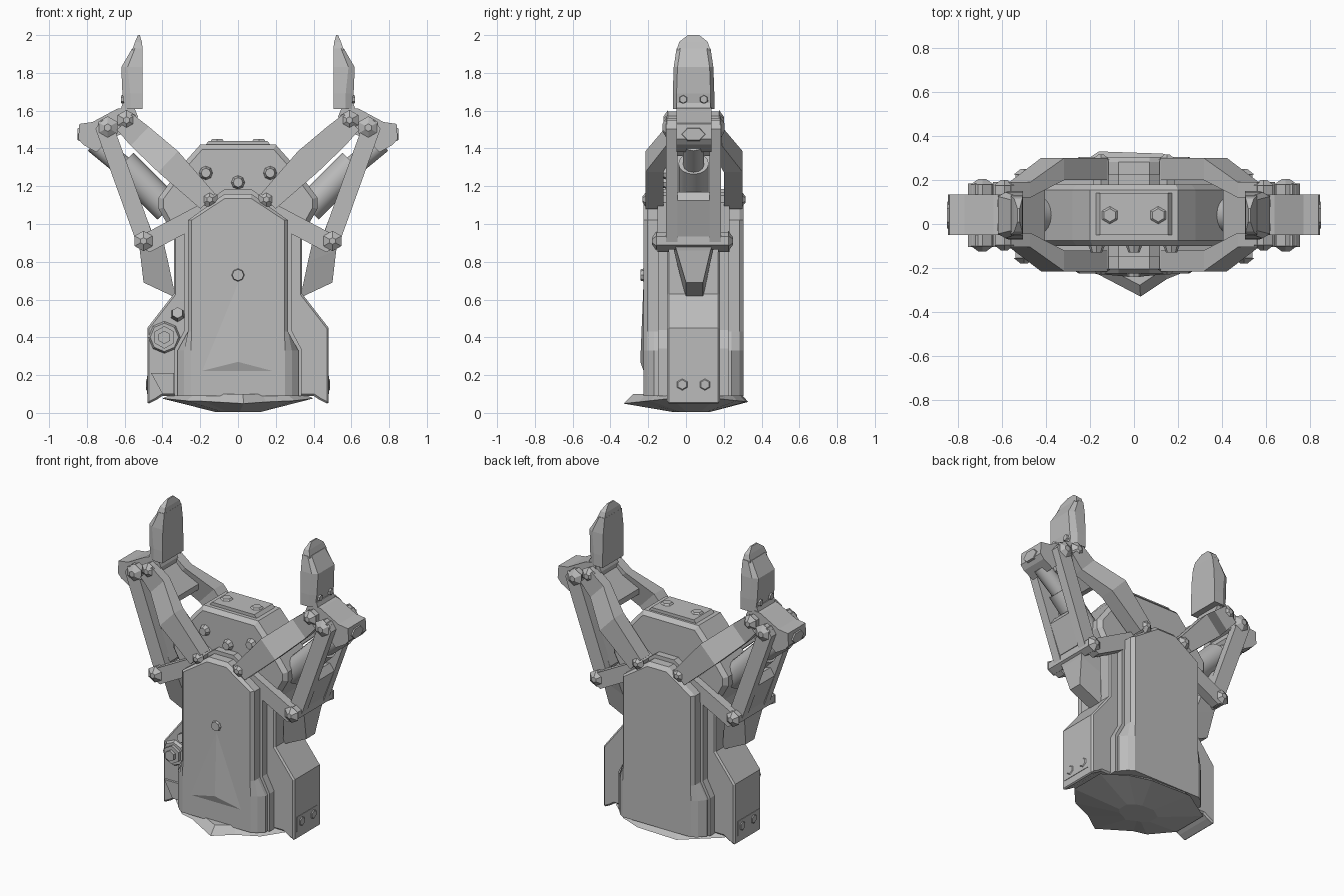
import bpy, bmesh, math
from mathutils import Vector

if "Cube" in bpy.data.objects:
    bpy.data.objects.remove(bpy.data.objects["Cube"], do_unlink=True)

grey = bpy.data.materials.new("grey metal")
grey.use_nodes = True
grey.diffuse_color = (0.5, 0.5, 0.5, 1)
grey.node_tree.nodes["Principled BSDF"].inputs["Base Color"].default_value = (0.5, 0.5, 0.5, 1)

MID = 0.04   # depth centre of the mechanism


def finish(name, bm, bevel=0, smooth=False):
    bmesh.ops.recalc_face_normals(bm, faces=bm.faces)
    mesh = bpy.data.meshes.new(name)
    bm.to_mesh(mesh)
    bm.free()
    mesh.materials.append(grey)
    ob = bpy.data.objects.new(name, mesh)
    bpy.context.collection.objects.link(ob)
    if bevel:
        mod = ob.modifiers.new("Bevel", "BEVEL")
        mod.width = bevel
        mod.segments = 1
        mod.limit_method = 'ANGLE'
        mod.angle_limit = math.radians(50)
    if smooth:
        bpy.ops.object.select_all(action='DESELECT')
        ob.select_set(True)
        bpy.context.view_layer.objects.active = ob
        bpy.ops.object.shade_smooth_by_angle(angle=math.radians(35))
    return ob


def loft(name, rings, bevel=0):
    """Skin a list of equal-length vertex rings and cap both ends."""
    bm = bmesh.new()
    loops = [[bm.verts.new(p) for p in ring] for ring in rings]
    n = len(loops[0])
    for a, b in zip(loops, loops[1:]):
        for i in range(n):
            j = (i + 1) % n
            bm.faces.new((a[i], a[j], b[j], b[i]))
    bm.faces.new(loops[0])
    bm.faces.new(loops[-1])
    return finish(name, bm, bevel)


def prism(name, pts, y0, y1, s=1, bevel=0):
    """Extrude an x-z outline through the depth."""
    return loft(name, [[(s * x, y, z) for x, z in pts] for y in (y0, y1)], bevel)


def both(half):
    """Complete a half outline by mirroring it."""
    return half + [(-x, z) for x, z in reversed(half)]


def bar(name, p, q, w, y0, y1, s=1):
    p, q = Vector(p), Vector(q)
    d = (q - p).normalized() * w / 2
    n = Vector((-d.y, d.x))
    pts = [p - n, p - d * 0.7, p + n, q + n, q + d * 0.7, q - n]
    return prism(name, pts, y0, y1, s)


def rod(name, p, q, r, sides=8, r2=None):
    p, q = Vector(p), Vector(q)
    bm = bmesh.new()
    bmesh.ops.create_cone(bm, cap_ends=True, segments=sides, radius1=r,
                          radius2=r if r2 is None else r2, depth=(q - p).length)
    bm.transform((q - p).to_track_quat('Z', 'Y').to_matrix().to_4x4())
    bmesh.ops.translate(bm, verts=bm.verts, vec=(p + q) / 2)
    return finish(name, bm, 0, sides > 8)


def pin(name, x, z, y0, y1, r, s=1):
    """Pivot pin with a pointed cap at each end."""
    rod(name, (s * x, y0 + 0.02, z), (s * x, y1 - 0.02, z), r, 6)
    for y, d in ((y0, 0.025), (y1, -0.025)):
        rod(name + "_cap", (s * x, y + d, z), (s * x, y, z), r * 1.2, 6, r * 0.4)


# Core body with wide shoulders at the bottom
prism("core_body", both([(0.40, 0.09), (0.43, 0.07), (0.48, 0.045), (0.48, 0.45),
                         (0.34, 0.63), (0.34, 1.0)]), -0.10, 0.18, bevel=0.01)
# Head
prism("head", both([(0.33, 0.92), (0.42, 1.08), (0.42, 1.14), (0.28, 1.33), (0.2, 1.42)]),
      -0.10, 0.18, bevel=0.025)
loft("head_top_plate", [[(x, y, z) for x, y in ((-a, -0.05), (a, -0.05), (a, 0.14), (-a, 0.14))]
                        for a, z in ((0.18, 1.41), (0.155, 1.44))])
for s in (1, -1):
    rod("head_top_boss", (s * 0.11, MID, 1.43), (s * 0.11, MID, 1.45), 0.05, 6, 0.03)

# Front and back covers: the low ears slope back more than the upper edges
flange = both([(0.335, 0.09), (0.335, 0.34), (0.282, 0.44), (0.282, 1.03), (0.07, 1.185)])
for side, ys in (("front", (-0.09, -0.17, -0.205, -0.225)), ("back", (0.17, 0.24, 0.282, 0.305))):
    loft(side + "_cover", [[(x, y, z) for x, z in both([(ear, 0.09), (ear, 0.33), (edge, 0.43),
                                                        (edge, 1.02), (0.07, top)])]
                           for y, ear, edge, top in zip(ys, (0.32, 0.32, 0.285, 0.25),
                                                        (0.265, 0.265, 0.265, 0.245),
                                                        (1.16, 1.16, 1.16, 1.135))])
    prism(side + "_cover_flange", flange, ys[0], (ys[0] + ys[2]) / 2)

# Raised pointer and knob on the front cover
bm = bmesh.new()
a, b, c, tip = [bm.verts.new(v) for v in ((-0.2, -0.224, 0.22), (0.19, -0.224, 0.22),
                                        (0, -0.224, 0.71), (0, -0.242, 0.27))]
for f in ((a, b, tip), (b, c, tip), (c, a, tip), (a, b, c)):
    bm.faces.new(f)
finish("front_pointer", bm)
rod("front_knob", (0, -0.2, 0.73), (0, -0.24, 0.73), 0.04, 8, 0.03)
for x, z in ((0, 1.22), (0.17, 1.27), (-0.17, 1.27)):
    rod("head_knob", (x, -0.09, z), (x, -0.13, z), 0.04, 8, 0.025)

# Faceted mounting base whose rim dips toward the front and back tips
rim = [(-0.4, -0.08), (-0.27, -0.2), (-0.18, -0.22), (0.03, -0.33), (0.15, -0.25), (0.3, -0.19),
       (0.4, -0.08), (0.4, 0.16), (0.27, 0.27), (0.13, 0.32), (-0.16, 0.33), (-0.4, 0.17)]
loft("mounting_base", [[(x * k, MID + (y - MID) * k, z - dip * abs(y - MID)) for x, y in rim]
                       for k, z, dip in ((0.86, 0.1, 0), (1, 0.09, 0.11), (0.3, 0.005, 0))])

# Valve, socket block and small fitting on the right of the front
loft("valve_mount", [[(-0.39 + r * math.cos(t * math.pi / 4), y, 0.4 + r * math.sin(t * math.pi / 4))
                      for t in range(8)] for r, y in ((0.09, -0.09), (0.075, -0.12))])
for r, depth in ((0.06, 0.14), (0.035, 0.16)):
    rod("valve_ring", (-0.39, -0.1, 0.4), (-0.39, -depth, 0.4), r, 6)
rod("valve_fitting", (-0.32, -0.09, 0.52), (-0.32, -0.14, 0.53), 0.04, 6, 0.03)
prism("front_socket", [(-0.46, 0.21), (-0.34, 0.21), (-0.34, 0.1), (-0.4, 0.1)], -0.115, -0.09)

for s in (1, -1):
    # Side connector panel
    loft("connector_panel", [[(s * x, y, z) for y, z in ((-0.075, 0.1), (0.145, 0.1), (0.145, 0.195),
                                                         (-0.075, 0.195))] for x in (0.475, 0.483)])
    for y in (-0.02, 0.1):
        rod("connector", (s * 0.475, y, 0.15), (s * 0.488, y, 0.15), 0.04, 6, 0.025)

    # Inner link: two cheeks that pinch together toward the knuckle, joined by a web
    w = Vector((-0.048, 0.05))
    for outer, inner, y_out, y_in in ((-0.215, -0.12, -0.105, -0.04), (0.3, 0.2, 0.19, 0.12)):
        rings = []
        for (x, z), ya, yb, k in (((0.16, 1.12), outer, inner, 0.8), ((0.37, 1.33), outer, inner, 1.1),
                                  ((0.52, 1.465), y_out, y_in, 1), ((0.60, 1.54), y_out, y_in, 0.85)):
            o = w * k
            rings.append([(s * (x + o.x), ya, z + o.y), (s * (x - o.x), ya, z - o.y),
                          (s * (x - o.x), yb, z - o.y), (s * (x + o.x), yb, z + o.y)])
        loft("inner_link_cheek", rings)
    bar("inner_link_web", (0.43, 1.385), (0.6, 1.55), 0.07, -0.1, 0.18, s)

    # Lower coupling bars and outer link rails
    for y0, y1 in ((-0.15, -0.09), (0.17, 0.23)):
        bar("coupling_bar", (0.14, 1.08), (0.49, 0.895), 0.1, y0, y1, s)
    for y0, y1 in ((-0.105, -0.045), (0.125, 0.185)):
        bar("outer_link_rail", (0.49, 0.91), (0.71, 1.52), 0.095, y0, y1, s)
    bar("outer_link_panel", (0.50, 0.95), (0.575, 1.14), 0.09, -0.06, 0.14, s)
    bar("outer_link_bridge", (0.665, 1.41), (0.70, 1.5), 0.07, -0.06, 0.14, s)

    # Tapered tail below the outer link
    loft("link_tail", [[(s * x0, ya, z0), (s * x1, ya, z1), (s * x1, yb, z1), (s * x0, yb, z0)]
                       for x0, z0, x1, z1, ya, yb in ((0.40, 0.93, 0.54, 0.95, -0.08, 0.16),
                                                      (0.37, 0.8, 0.52, 0.86, -0.05, 0.13),
                                                      (0.33, 0.61, 0.5, 0.69, 0.0, 0.09))])

    # Actuator cylinder
    rod("actuator_body", (s * 0.37, MID, 1.08), (s * 0.61, MID, 1.32), 0.08, 16)
    rod("actuator_rod", (s * 0.59, MID, 1.29), (s * 0.76, MID, 1.43), 0.055, 12)

    # Knuckle block
    prism("knuckle", [(0.56, 1.5), (0.68, 1.45), (0.75, 1.38), (0.82, 1.42), (0.845, 1.45), (0.84, 1.53),
                      (0.77, 1.54), (0.64, 1.61), (0.57, 1.62)], -0.05, 0.135, s)
    loft("knuckle_end", [[(s * x, MID + d * math.cos(t * math.pi / 3), 1.475 + d * 0.6 * math.sin(t * math.pi / 3))
                          for t in range(6)] for x, d in ((0.79, 0.09), (0.85, 0.06))])

    # Pivot pins
    pin("body_pin", 0.15, 1.13, -0.23, 0.315, 0.04, s)
    pin("lower_pin", 0.50, 0.91, -0.18, 0.25, 0.045, s)
    pin("upper_pin", 0.69, 1.51, -0.125, 0.205, 0.05, s)
    pin("finger_pin", 0.59, 1.55, -0.12, 0.2, 0.045, s)
    for y in (-0.015, 0.095):
        rod("finger_bolt", (s * 0.58, y, 1.66), (s * 0.62, y, 1.66), 0.03, 6, 0.02)

    # Finger with a flat gripping face and a slanted, pointed tip
    loft("finger", [[(s * 0.505, ya, z), (s * xb, ya, z), (s * xo, ya + 0.02, z),
                     (s * xo, yb - 0.02, z), (s * xb, yb, z), (s * 0.505, yb, z)]
                    for z, xb, xo, ya, yb in ((1.61, 0.57, 0.6, -0.07, 0.15),
                                              (1.69, 0.57, 0.612, -0.07, 0.15),
                                              (1.83, 0.585, 0.618, -0.065, 0.145),
                                              (1.93, 0.545, 0.56, -0.05, 0.13))])
    loft("finger_tip", [[(s * x0, ya, z0), (s * x1, ya, z1), (s * x1, yb, z1), (s * x0, yb, z0)]
                        for x0, z0, x1, z1, ya, yb in ((0.505, 1.92, 0.56, 1.92, -0.05, 0.13),
                                                       (0.508, 1.96, 0.545, 1.965, -0.035, 0.115),
                                                       (0.52, 2.0, 0.53, 2.0, 0.01, 0.07))])
    prism("finger_neck", [(0.54, 1.52), (0.53, 1.57), (0.56, 1.64), (0.61, 1.64), (0.63, 1.58)],
          -0.05, 0.13, s)
